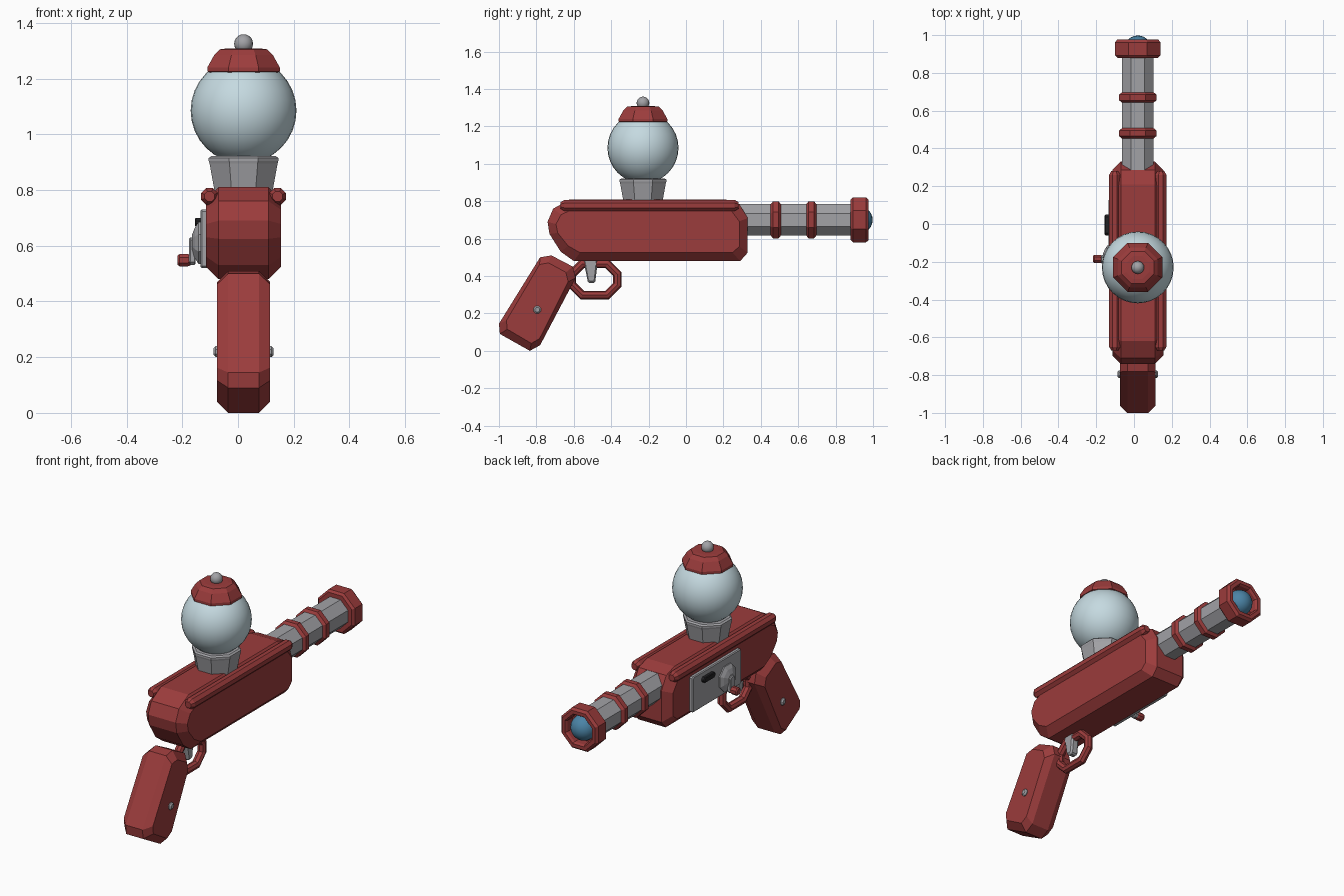
import bpy, bmesh, math
from mathutils import Vector, Matrix

cube = bpy.data.objects.get("Cube")
if cube:
    bpy.data.objects.remove(cube, do_unlink=True)

CX = 0.02  # centre plane of the toy


def material(name, rgb):
    m = bpy.data.materials.new(name)
    m.use_nodes = True
    m.diffuse_color = (*rgb, 1)
    m.node_tree.nodes["Principled BSDF"].inputs["Base Color"].default_value = (*rgb, 1)
    return m


RED = material("red", (0.33, 0.045, 0.045))
METAL = material("grey metal", (0.36, 0.36, 0.38))
GLASS = material("pale blue glass", (0.56, 0.70, 0.75))
BLUE = material("lens blue", (0.07, 0.23, 0.38))
BLACK = material("black", (0.015, 0.015, 0.017))


def finish(name, bm, mat, smooth=False):
    bmesh.ops.remove_doubles(bm, verts=bm.verts, dist=1e-5)
    bmesh.ops.recalc_face_normals(bm, faces=bm.faces)
    for f in bm.faces:
        f.smooth = smooth
    me = bpy.data.meshes.new(name)
    bm.to_mesh(me)
    bm.free()
    me.materials.append(mat)
    ob = bpy.data.objects.new(name, me)
    bpy.context.collection.objects.link(ob)
    return ob


def loft(bm, loops, close=False):
    """Skin a list of equal-length point loops, capping both ends."""
    rings = [[bm.verts.new(p) for p in loop] for loop in loops]
    n = len(rings[0])
    for a, b in zip(rings, rings[1:]):
        for i in range(n):
            j = (i + 1) % n
            bm.faces.new((a[i], a[j], b[j], b[i]))
    bm.faces.new(rings[0])
    bm.faces.new(rings[-1])


def lathe(name, mat, origin, profile, axis=(0, 0, 1), sides=8):
    """Faceted turning; radii are measured to the flats."""
    k = 1 / math.cos(math.pi / sides)
    bm = bmesh.new()
    loops = []
    for r, h in profile:
        angles = [(i + 0.5) * math.tau / sides for i in range(sides)]
        loops.append([(r * k * math.cos(a), r * k * math.sin(a), h) for a in angles])
    loft(bm, loops)
    turn = Vector(axis).to_track_quat('Z', 'Y').to_matrix().to_4x4()
    bm.transform(Matrix.Translation(origin) @ turn)
    return finish(name, bm, mat)


def slab(name, mat, outline, half, edge, x=CX):
    """Side outline (y, z) given thickness, with chamfered rims."""
    ys, zs = zip(*outline)
    cy, cz = (min(ys) + max(ys)) / 2, (min(zs) + max(zs)) / 2
    sy = 1 - 2 * edge / (max(ys) - min(ys))
    sz = 1 - 2 * edge / (max(zs) - min(zs))
    small = [(cy + (y - cy) * sy, cz + (z - cz) * sz) for y, z in outline]
    layers = [(-half, small), (edge - half, outline), (half - edge, outline), (half, small)]
    bm = bmesh.new()
    loft(bm, [[(x + dx, y, z) for y, z in pts] for dx, pts in layers])
    return finish(name, bm, mat)


def ball(name, mat, centre, r, u=32, v=16):
    bm = bmesh.new()
    bmesh.ops.create_uvsphere(bm, u_segments=u, v_segments=v, radius=r)
    bm.transform(Matrix.Translation(centre))
    return finish(name, bm, mat, True)


def box(y0, y1, z0, z1, c):
    """Rectangle outline with cut corners."""
    return [(y0 + c, z0), (y1 - c, z0), (y1, z0 + c), (y1, z1 - c),
            (y1 - c, z1), (y0 + c, z1), (y0, z1 - c), (y0, z0 + c)]


# Main body and grip
slab("body", RED, [(-.62, .81), (-.71, .76), (-.74, .69), (-.73, .625), (-.67, .53),
                   (-.6, .48), (.29, .48), (.33, .525), (.33, .71), (.285, .785),
                   (.21, .81)], .135, .045)
slab("grip", RED, [(-.72, .51), (-.78, .5), (-1, .145), (-.995, .09), (-.835, 0),
                   (-.78, .03), (-.59, .39), (-.605, .45)], .095, .04)
lathe("grip_pin", METAL, (CX, -.795, .22),
      [(.012, -.108), (.02, -.1), (.02, .1), (.012, .108)], (1, 0, 0))

# Rails along the upper body edges
for side, label in ((1, "left"), (-1, "right")):
    lathe(label + "_rail", RED, (CX + side * .122, 0, .777),
          [(.018, -.67), (.03, -.65), (.03, .26), (.018, .28)], (0, 1, 0))

# Neck, globe, cap and finial
GY = -.23
lathe("globe_neck", METAL, (CX, GY, 0),
      [(.103, .79), (.122, .895), (.125, .905), (.125, .915), (.115, .922)])
ball("globe", GLASS, (CX, GY, 1.085), .19)
lathe("globe_cap", RED, (CX, GY, 0),
      [(.115, 1.22), (.13, 1.225), (.13, 1.24), (.105, 1.285), (.085, 1.305), (.06, 1.308)])
ball("cap_finial", METAL, (CX, GY, 1.325), .034, 16, 10)

# Barrel with bands, muzzle ring and lens
AXIS = (0, 1, 0)
BZ = .70
lathe("barrel", METAL, (CX, 0, BZ), [(.084, .25), (.084, .9)], AXIS)
for i, y in enumerate((.48, .67)):
    lathe(f"barrel_band_{i + 1}", RED, (CX, y, BZ),
          [(.084, -.027), (.099, -.015), (.099, .015), (.084, .027)], AXIS)
lathe("muzzle_ring", RED, (CX, 0, BZ),
      [(.084, .88), (.108, .88), (.12, .893), (.12, .962), (.108, .977), (.088, .977),
       (.08, .965), (.08, .92)], AXIS)
ball("lens", BLUE, (CX, .925, BZ), .073, 24, 12)

# Trigger guard loop and trigger
curve = bpy.data.curves.new("trigger_guard", 'CURVE')
curve.dimensions = '3D'
curve.bevel_depth = .025
curve.bevel_resolution = 2
spline = curve.splines.new('POLY')
path = box(-.61, -.367, .298, .465, .055)
spline.points.add(len(path) - 1)
for p, (y, z) in zip(spline.points, path):
    p.co = (CX, y, z, 1)
spline.use_cyclic_u = True
spline.use_smooth = False
curve.materials.append(RED)
bpy.context.collection.objects.link(bpy.data.objects.new("trigger_guard", curve))
slab("trigger", METAL, [(-.55, .49), (-.525, .37), (-.515, .362), (-.495, .362),
                        (-.485, .37), (-.47, .49)], .025, .01)

# Side plate with slot and crank on the right
slab("side_plate", METAL, box(-.325, .13, .52, .73, .008), .014, .005, -.121)
slab("coin_slot", BLACK, box(-.06, .05, .668, .7, .012), .012, .004, -.143)
lathe("crank_disc", METAL, (0, -.19, .61),
      [(.075, .125), (.075, .142), (.055, .155), (.03, .165)], (-1, 0, 0))
slab("crank_arm", METAL, box(-.21, -.165, .53, .63, .012), .012, .005, -.164)
lathe("crank_knob", RED, (0, -.185, .548),
      [(.016, .165), (.022, .18), (.022, .21), (.016, .217)], (-1, 0, 0))
